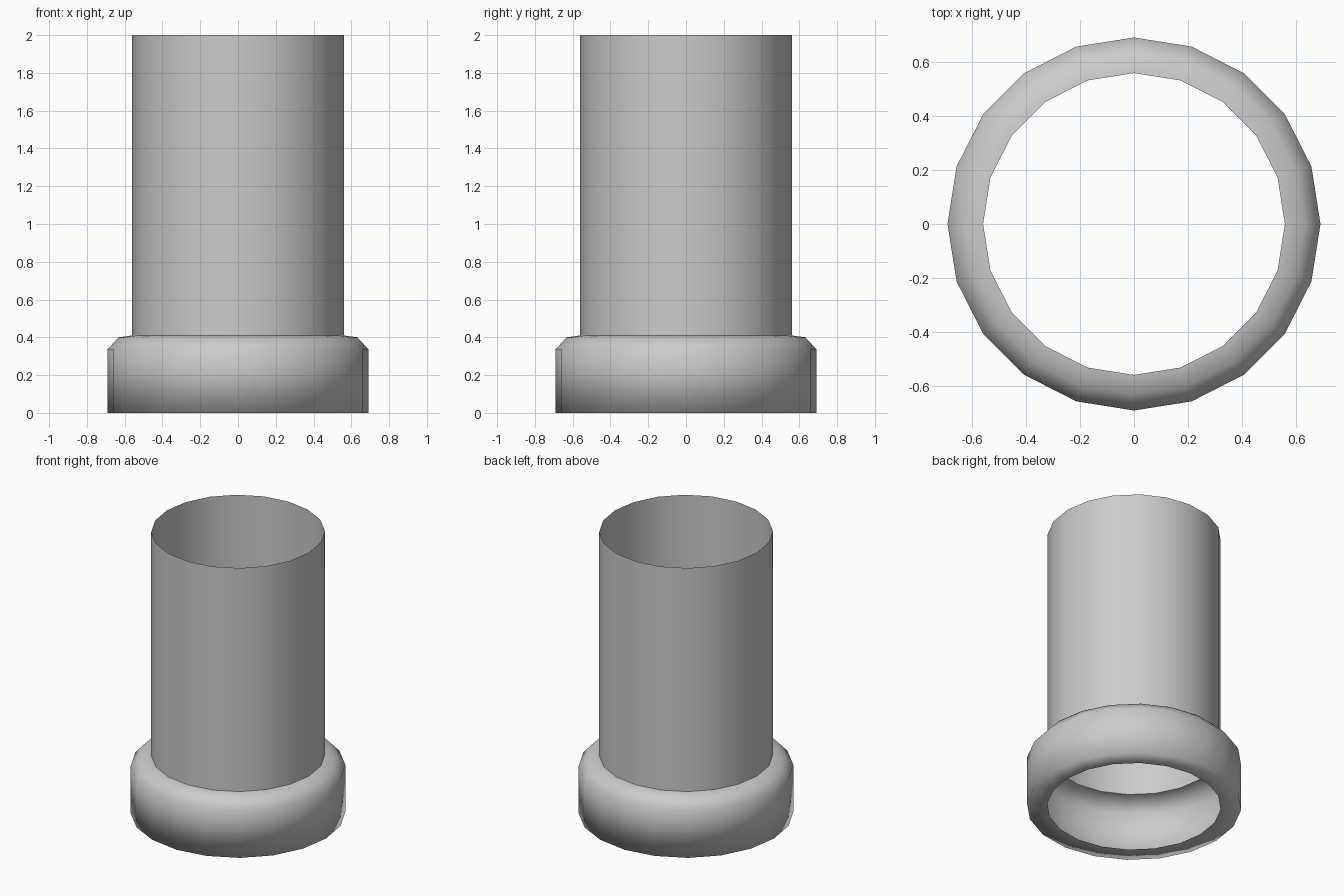
import bpy
import bmesh
from math import cos, sin, tau

if "Cube" in bpy.data.objects:
    bpy.data.objects.remove(bpy.data.objects["Cube"])

SIDES = 20


def lathe(name, profile):
    """Revolve an (r, z) profile, listed bottom to top on the outside, about z."""
    bm = bmesh.new()
    rings = [[bm.verts.new((r * cos(tau * i / SIDES), r * sin(tau * i / SIDES), z))
              for i in range(SIDES)] for r, z in profile]
    for low, high in zip(rings, rings[1:]):
        for i in range(SIDES):
            j = (i + 1) % SIDES
            face = bm.faces.new((low[i], low[j], high[j], high[i]))
            face.smooth = True
    mesh = bpy.data.meshes.new(name)
    bm.to_mesh(mesh)
    bm.free()
    obj = bpy.data.objects.new(name, mesh)
    bpy.context.collection.objects.link(obj)
    return obj


# Open thin-walled pipe
lathe("pipe", [(0.56, 0.41), (0.56, 2.0)])

# Hollow collar: underside lip, wall, chamfer, shoulder up to the pipe
lathe("collar", [(0.56, 0.0), (0.692, 0.0), (0.692, 0.335),
                 (0.632, 0.40), (0.56, 0.41)])
